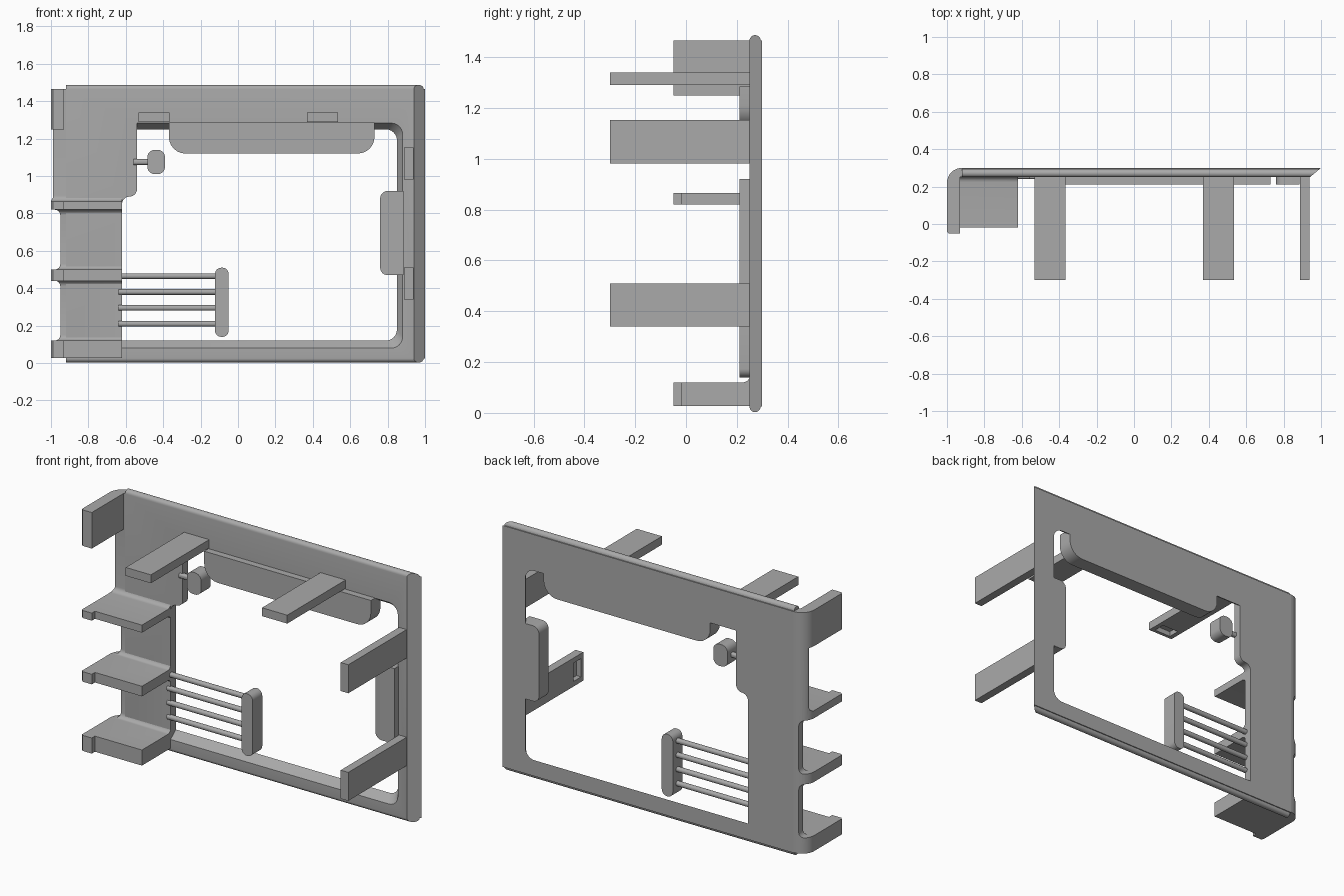
import bpy, bmesh, math
from mathutils import Vector

cube = bpy.data.objects.get("Cube")
if cube:
    bpy.data.objects.remove(cube, do_unlink=True)

grey = bpy.data.materials.new("mid_grey")
grey.use_nodes = True
GREY = (0.4, 0.4, 0.4, 1)
grey.diffuse_color = GREY
grey.node_tree.nodes["Principled BSDF"].inputs["Base Color"].default_value = GREY


def rounded(corners, steps=6):
    """Polygon from (u, v, radius) corners, with each corner filleted."""
    out = []
    for i, (u, v, r) in enumerate(corners):
        p = Vector((u, v))
        if r == 0:
            out.append(p)
            continue
        a = (Vector(corners[i - 1][:2]) - p).normalized() * r
        b = (Vector(corners[(i + 1) % len(corners)][:2]) - p).normalized() * r
        centre = p + a + b
        for k in range(steps + 1):
            t = math.pi / 2 * k / steps
            out.append(centre - b * math.cos(t) - a * math.sin(t))
    return out


def rect(u0, u1, v0, v1, r=0.0):
    return rounded([(u0, v0, r), (u1, v0, r), (u1, v1, r), (u0, v1, r)])


def loft(name, a, b):
    """Closed solid between two matching loops of 3D points."""
    bm = bmesh.new()
    va, vb = [bm.verts.new(p) for p in a], [bm.verts.new(p) for p in b]
    n = len(va)
    bm.faces.new(va)
    bm.faces.new(vb[::-1])
    for i in range(n):
        j = (i + 1) % n
        bm.faces.new((va[j], va[i], vb[i], vb[j]))
    bmesh.ops.recalc_face_normals(bm, faces=bm.faces)
    mesh = bpy.data.meshes.new(name)
    bm.to_mesh(mesh)
    bm.free()
    mesh.materials.append(grey)
    obj = bpy.data.objects.new(name, mesh)
    bpy.context.collection.objects.link(obj)
    return obj


def along_x(name, yz, x0, x1):
    return loft(name, [(x0, *p) for p in yz], [(x1, *p) for p in yz])


def along_y(name, xz, y0, y1):
    return loft(name, [(x, y0, z) for x, z in xz], [(x, y1, z) for x, z in xz])


def along_z(name, xy, z0, z1):
    return loft(name, [(*p, z0) for p in xy], [(*p, z1) for p in xy])


def cut(obj, cutter):
    cutter.hide_render = True
    mod = obj.modifiers.new("cut", "BOOLEAN")
    mod.operation, mod.object, mod.solver = "DIFFERENCE", cutter, "EXACT"
    bpy.context.view_layer.objects.active = obj
    bpy.ops.object.modifier_apply(modifier=mod.name)
    bpy.data.objects.remove(cutter, do_unlink=True)


FRONT, BACK, LIP = 0.25, 0.30, 0.21
LOW, HIGH = 0.025, 1.465

# Frame: plate with half-round top and bottom rims, mitred at one end
profile = [(BACK, LOW), (BACK, HIGH)]
for base, sign in ((HIGH, 0), (LOW, math.pi)):
    for k in range(13):
        t = math.pi * k / 12 + sign
        profile.append((0.272 + 0.022 * math.cos(t), base + 0.022 * math.sin(t)))
frame = loft("frame", [(-0.92, *p) for p in profile],
             [(1 - (BACK - y) * 1.2, y, z) for y, z in profile])


# Opening with sloped sides, wider at the front
def opening(y):
    s = (BACK - y) / (BACK - FRONT)
    right, low, top = 0.85 + 0.03 * s, 0.12 - 0.04 * s, 1.25 + 0.033 * s
    loop = rounded([(-0.62, low, 0), (right, low, 0.06), (right, top, 0.06),
                    (-0.54, top, 0), (-0.54, 0.89, 0.04), (-0.62, 0.89, 0.04)])
    return [(x, y, z) for x, z in loop]


cut(frame, loft("opening_cutter", opening(FRONT - 0.02), opening(BACK + 0.02)))


# Wrapped corner outline in plan, shared by the flange and the shelves
def corner(*inner):
    arc = [(-0.92 - 0.08 * math.sin(t), 0.22 + 0.08 * math.cos(t))
           for t in [math.pi / 2 * k / 8 for k in range(9)]]
    return arc + [(-1, -0.04), (-0.99, -0.05), (-0.93, -0.05)] + list(inner)


along_z("upper_flange", corner((-0.93, FRONT), (-0.92, FRONT)), 1.25, HIGH)

# Shelves carved from one block so they blend into the side column
shelves = along_z("shelves", corner((-0.93, -0.02), (-0.62, -0.02),
                                    (-0.62, 0.27), (-0.92, 0.27)), 0.027, 1.25)
for z0, z1, edge in ((0.12, 0.44, -0.95), (0.50, 0.82, -0.95), (0.865, 1.4, -0.988)):
    cut(shelves, along_x("bay_cutter", rect(-0.5, 0.253, z0, z1, 0.03), -1.2, -0.5))
    cut(shelves, along_y("side_cutter", rect(-1.3, edge, z0, z1, 0.03), -0.5, 0.5))

# Rounded flaps on the opening edges
along_y("top_flap", rounded([(-0.37, 1.12, 0.09), (0.73, 1.12, 0.09),
                             (0.73, 1.285, 0), (-0.37, 1.285, 0)]), LIP, BACK)
along_y("side_flap", rounded([(0.76, 0.47, 0.04), (0.885, 0.47, 0),
                              (0.885, 0.92, 0), (0.76, 0.92, 0.04)]), LIP, BACK)

# Knob on a short neck
along_y("knob", rect(-0.485, -0.39, 1.01, 1.14, 0.04), LIP, BACK)
along_x("knob_neck", rect(0.24, 0.27, 1.06, 1.09, 0.012), -0.56, -0.47)

# Ladder: rungs and rounded end bar
along_y("ladder_end", rect(-0.123, -0.05, 0.14, 0.51, 0.034), LIP, BACK)
for i in range(4):
    z = 0.21 + 0.085 * i
    along_x(f"rung_{i + 1}", rect(0.24, 0.27, z - 0.015, z + 0.015, 0.014), -0.64, -0.11)

# Pegs with a pocket on the inner face near the tip
for i, x in enumerate((-0.448, 0.452)):
    peg = along_y(f"top_peg_{i + 1}", rect(x - 0.083, x + 0.083, 1.29, 1.34), -0.30, 0.26)
    cut(peg, along_y("pocket_cutter", rect(x - 0.055, x + 0.055, 1.2, 1.32), -0.28, -0.21))
for i, z in enumerate((0.425, 1.067)):
    peg = along_y(f"side_peg_{i + 1}", rect(0.888, 0.938, z - 0.085, z + 0.085), -0.30, 0.26)
    cut(peg, along_y("pocket_cutter", rect(0.8, 0.918, z - 0.055, z + 0.055), -0.28, -0.21))

# Smooth the rounded edges, keep the corners crisp
bpy.ops.object.select_all(action="DESELECT")
for obj in bpy.context.scene.objects:
    if obj.type == "MESH" and grey.name in obj.data.materials:
        obj.select_set(True)
        bpy.context.view_layer.objects.active = obj
bpy.ops.object.shade_smooth_by_angle(angle=math.radians(30))
